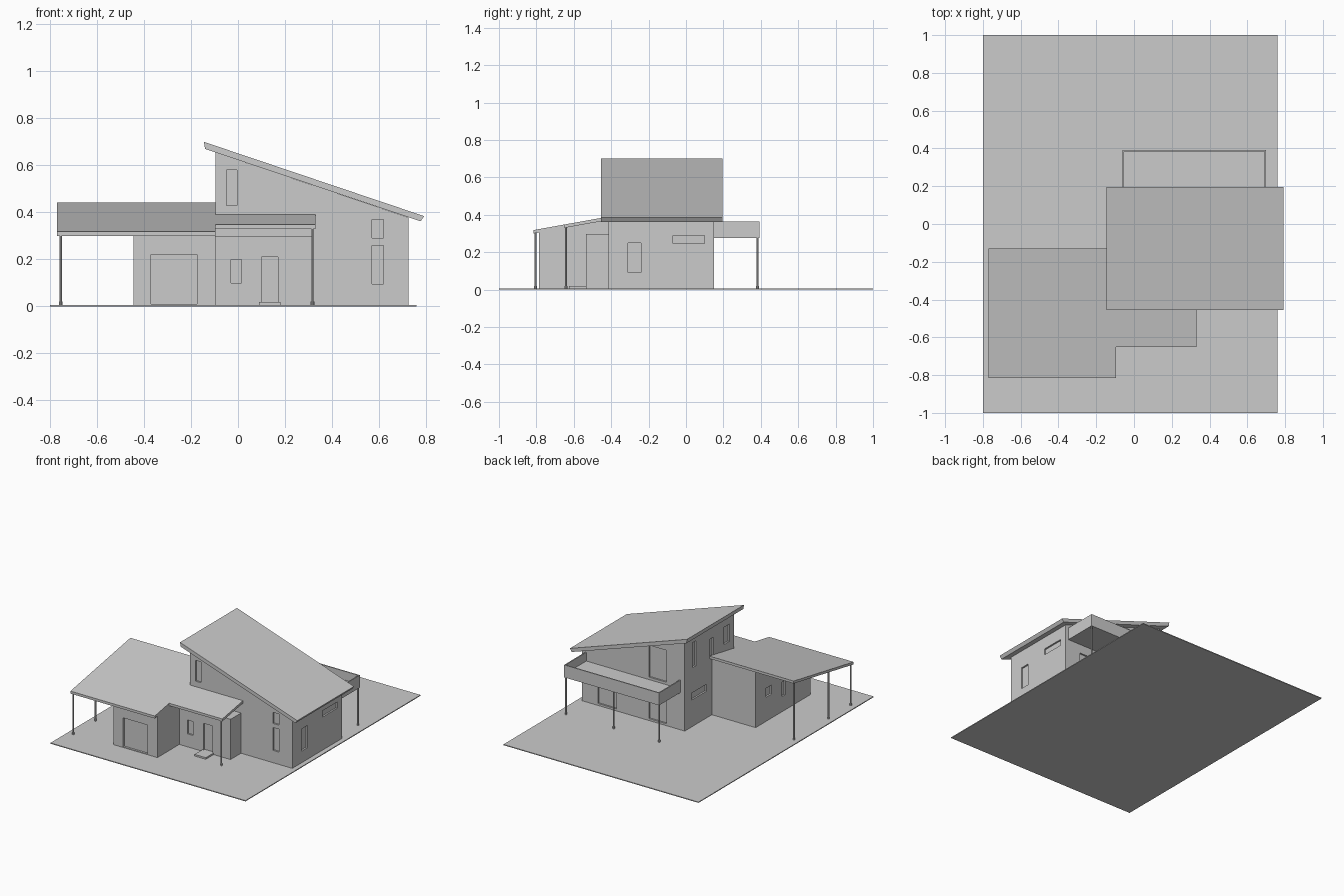
import bpy, bmesh

if "Cube" in bpy.data.objects:
    bpy.data.objects.remove(bpy.data.objects["Cube"])

grey = bpy.data.materials.new("plain_grey")
grey.diffuse_color = (0.6, 0.6, 0.6, 1)
grey.use_nodes = True
grey.node_tree.nodes["Principled BSDF"].inputs["Base Color"].default_value = grey.diffuse_color


def finish(name, bm):
    bmesh.ops.recalc_face_normals(bm, faces=bm.faces)
    me = bpy.data.meshes.new(name)
    bm.to_mesh(me)
    bm.free()
    me.materials.append(grey)
    ob = bpy.data.objects.new(name, me)
    bpy.context.collection.objects.link(ob)
    return ob


def prism(name, profile, axis, a, b):
    """Extrude a flat profile along x (profile y,z), y (profile x,z) or z (profile x,y)."""
    bm = bmesh.new()

    def place(p, t):
        return {"x": (t, p[0], p[1]), "y": (p[0], t, p[1]), "z": (p[0], p[1], t)}[axis]
    low = [bm.verts.new(place(p, a)) for p in profile]
    high = [bm.verts.new(place(p, b)) for p in profile]
    bm.faces.new(low)
    bm.faces.new(high)
    n = len(profile)
    for i in range(n):
        j = (i + 1) % n
        bm.faces.new((low[i], low[j], high[j], high[i]))
    return finish(name, bm)


def box(name, x0, x1, y0, y1, z0, z1):
    return prism(name, [(x0, y0), (x1, y0), (x1, y1), (x0, y1)], "z", z0, z1)


def recess(body, axis, wall, openings, depth=0.012):
    """Sink shallow window and door panels (a0, a1, z0, z1) into a wall."""
    for a0, a1, z0, z1 in openings:
        lo, hi = wall - depth, wall + depth
        if axis == "x":
            cut = box("cutter", lo, hi, a0, a1, z0, z1)
        else:
            cut = box("cutter", a0, a1, lo, hi, z0, z1)
        mod = body.modifiers.new("opening", "BOOLEAN")
        mod.operation = "DIFFERENCE"
        mod.solver = "EXACT"
        mod.object = cut
        bpy.context.view_layer.objects.active = body
        bpy.ops.object.modifier_apply(modifier=mod.name)
        bpy.data.objects.remove(cut, do_unlink=True)


def post(name, x, y, top):
    """Slim round post with a small wider foot."""
    bm = bmesh.new()
    for r, z0, z1 in ((0.0055, G, top), (0.008, G, G + 0.014)):
        res = bmesh.ops.create_cone(bm, cap_ends=True, segments=10,
                                    radius1=r, radius2=r, depth=z1 - z0)
        bmesh.ops.translate(bm, verts=res["verts"], vec=(x, y, (z0 + z1) / 2))
    finish(name, bm)


G = 0.006  # ground slab top


def main_under(x):
    return 0.623 - 0.337 * x


def low_under(y):
    return 0.30 + 0.18 * (y + 0.815)


# Ground slab
box("ground_slab", -0.8, 0.76, -1, 1, 0, G)

# Main house under the large sloping roof
L, R, F, B = -0.095, 0.725, -0.415, 0.15
house = prism("main_house", [(L, 0.002), (R, 0.002), (R, main_under(R)), (L, main_under(L))],
              "y", F, B)
recess(house, "y", F, [(-0.05, -0.005, 0.43, 0.58), (0.57, 0.62, 0.095, 0.26),
                       (0.57, 0.62, 0.29, 0.37)])
recess(house, "x", R, [(-0.31, -0.24, 0.09, 0.25), (-0.07, 0.10, 0.245, 0.29)])
recess(house, "x", L, [(0.02, 0.06, 0.43, 0.61), (-0.18, -0.14, 0.43, 0.56),
                       (-0.36, -0.30, 0.46, 0.585), (-0.10, 0.07, 0.20, 0.25)])
recess(house, "y", B, [(0.05, 0.19, 0.32, 0.55), (0.05, 0.19, 0.02, 0.21),
                       (0.45, 0.60, 0.02, 0.21)])

# Main roof slab
prism("main_roof", [(-0.145, 0.70), (0.792, 0.384), (0.777, 0.362), (-0.14, 0.67)],
      "y", -0.455, 0.195)

# Garage wing
garage = prism("garage", [(-0.785, 0.002), (-0.16, 0.002), (-0.16, low_under(-0.16)),
                          (-0.785, low_under(-0.785))], "x", -0.445, L)
recess(garage, "y", -0.785, [(-0.37, -0.175, 0.01, 0.22)], 0.015)
recess(garage, "x", -0.445, [(-0.34, -0.28, 0.18, 0.245), (-0.50, -0.46, 0.115, 0.22)])

# Entry block and doorstep
entry = box("entry_block", L, 0.315, -0.535, F, 0.002, 0.297)
recess(entry, "y", -0.535, [(-0.03, 0.015, 0.10, 0.20), (0.10, 0.17, 0.018, 0.21)])
box("doorstep", 0.09, 0.18, -0.625, -0.535, 0.002, 0.018)


# Low roof over garage and porch, both on one slope
def low_roof(name, x0, x1, y0, y1):
    t = 0.018
    prism(name, [(y0, low_under(y0)), (y1, low_under(y1)),
                 (y1, low_under(y1) + t), (y0, low_under(y0) + t)], "x", x0, x1)


low_roof("garage_roof", -0.77, L, -0.815, -0.13)
low_roof("porch_roof", L, 0.33, -0.65, F)

# Carport and porch posts
for y in (-0.805, -0.55, -0.155):
    post("carport_post", -0.755, y, low_under(y) + 0.005)
post("porch_post", 0.317, -0.642, low_under(-0.642) + 0.005)

# Rear balcony with solid parapet and posts
box("balcony_floor", -0.06, 0.70, B, 0.385, 0.275, 0.302)
box("balcony_front", -0.06, 0.70, 0.385, 0.393, 0.275, 0.365)
for x in (-0.06, 0.692):
    box("balcony_side", x, x + 0.008, B, 0.387, 0.275, 0.365)
for x in (-0.053, 0.31, 0.692):
    post("balcony_post", x, 0.383, 0.285)
